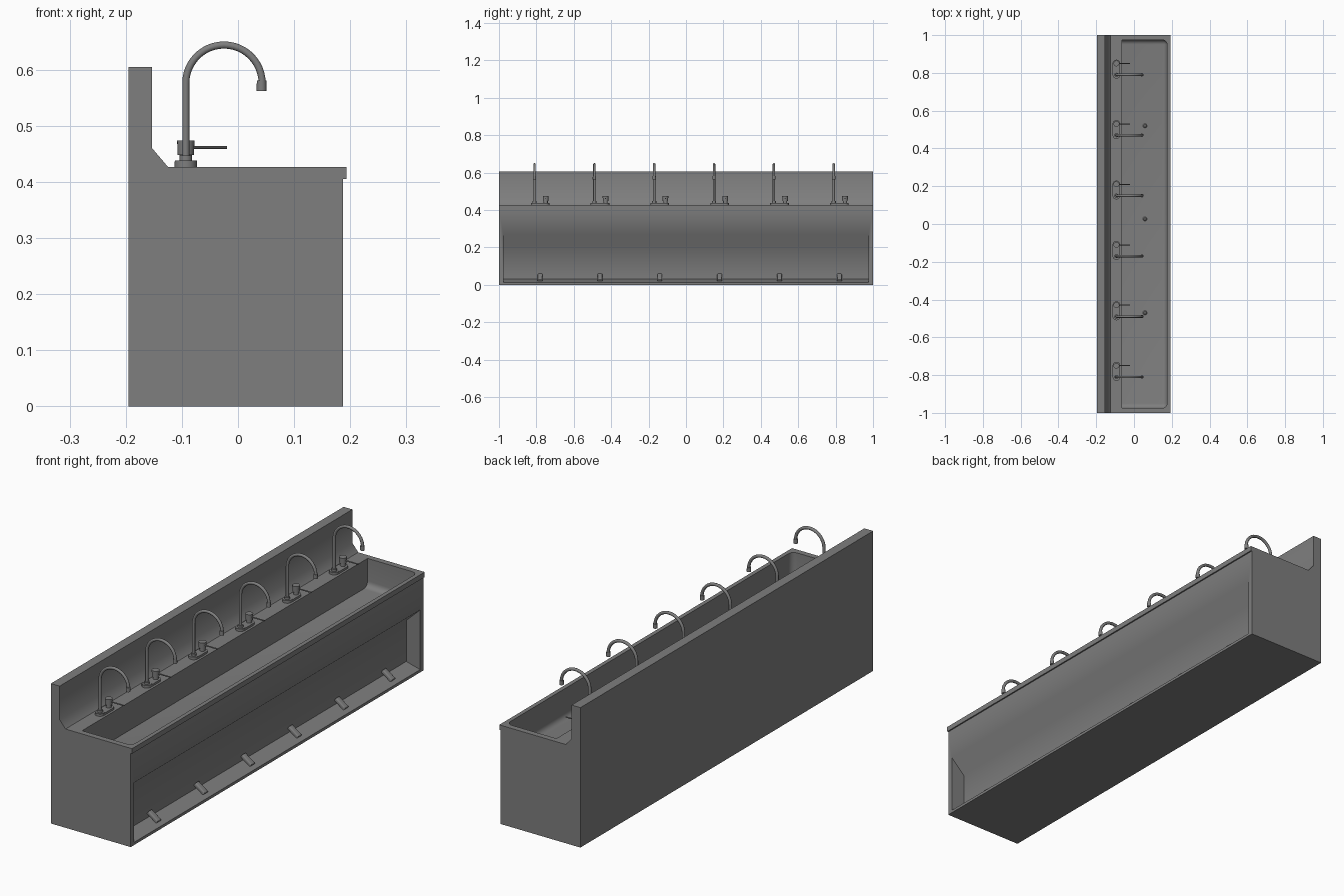
import bpy, bmesh, math
from mathutils import Vector, Matrix

if "Cube" in bpy.data.objects:
    bpy.data.objects.remove(bpy.data.objects["Cube"])

PIPE_X, DECK = -0.093, 0.427

# Dark steel used throughout
steel = bpy.data.materials.new("dark_steel")
steel.diffuse_color = (0.21, 0.21, 0.21, 1)
steel.use_nodes = True
steel.node_tree.nodes["Principled BSDF"].inputs["Base Color"].default_value = steel.diffuse_color


def smooth(ob, angle):
    bpy.ops.object.select_all(action='DESELECT')
    ob.select_set(True)
    bpy.context.view_layer.objects.active = ob
    bpy.ops.object.shade_smooth_by_angle(angle=math.radians(angle))


def finish(bm, name, angle=35):
    bmesh.ops.recalc_face_normals(bm, faces=bm.faces[:])
    me = bpy.data.meshes.new(name)
    bm.to_mesh(me)
    bm.free()
    me.materials.append(steel)
    ob = bpy.data.objects.new(name, me)
    bpy.context.collection.objects.link(ob)
    if angle:
        smooth(ob, angle)
    return ob


def extrude(bm, verts, vec):
    """Solid from a closed outline moved along vec."""
    r = bmesh.ops.extrude_face_region(bm, geom=[bm.faces.new(verts)])
    bmesh.ops.translate(bm, vec=vec,
                        verts=[v for v in r['geom'] if isinstance(v, bmesh.types.BMVert)])


def prism(pts, y0, y1):
    """Extrude an (x, z) profile along y."""
    bm = bmesh.new()
    extrude(bm, [bm.verts.new((x, y0, z)) for x, z in pts], (0, y1 - y0, 0))
    # keep both end caps
    bmesh.ops.holes_fill(bm, edges=bm.edges[:])
    return bm


def cyl(bm, a, b, r1, r2=None, n=20):
    """Capped cylinder or cone from point a to point b."""
    a, b = Vector(a), Vector(b)
    d = b - a
    m = Matrix.Translation((a + b) / 2) @ d.to_track_quat('Z', 'Y').to_matrix().to_4x4()
    bmesh.ops.create_cone(bm, cap_ends=True, segments=n, radius1=r1,
                          radius2=r1 if r2 is None else r2, depth=d.length, matrix=m)


def sweep(bm, path, r, n=14):
    """Round tube along a path lying in an xz plane."""
    rings = []
    for i, p in enumerate(path):
        t = (path[min(i + 1, len(path) - 1)] - path[max(i - 1, 0)]).normalized()
        side = Vector((0, 1, 0))
        up = t.cross(side)
        rings.append([bm.verts.new(p + r * (math.cos(k * math.tau / n) * side + math.sin(k * math.tau / n) * up))
                      for k in range(n)])
    for a, b in zip(rings, rings[1:]):
        for k in range(n):
            bm.faces.new((a[k], a[(k + 1) % n], b[(k + 1) % n], b[k]))
    bm.faces.new(rings[0])
    bm.faces.new(rings[-1])


# Trough body with splashback and front rim
body = finish(prism([(-0.195, 0), (0.187, 0), (0.187, 0.405), (0.193, 0.405), (0.193, DECK),
                     (-0.125, DECK), (-0.153, 0.46), (-0.153, 0.605), (-0.195, 0.605)], -1, 1),
              "trough_body", None)

# Basin cutter, rounded at the front and the ends
bm = prism([(-0.063, 0.305), (0.175, 0.298), (0.175, 0.5), (-0.063, 0.5)], -0.975, 0.975)


def rounded(e):
    c = (e.verts[0].co + e.verts[1].co) / 2
    bottom_edge = c.z < 0.31 and (abs(c.y) > 0.9 or c.x > 0.17)
    front_corner = c.x > 0.17 and abs(c.y) > 0.9 and c.z < 0.45
    return bottom_edge or front_corner


bmesh.ops.bevel(bm, geom=[e for e in bm.edges if rounded(e)], offset=0.025,
                segments=5, profile=0.5, affect='EDGES')
basin = finish(bm, "basin_cutter", None)

# Toe recess cutter
recess = finish(prism([(0.187, 0.27), (0.121, 0.207), (0.121, 0.03), (0.187, 0.012),
                       (0.25, 0.012), (0.25, 0.27)], -0.977, 0.977), "recess_cutter", None)

bpy.context.view_layer.objects.active = body
for cutter in (basin, recess):
    mod = body.modifiers.new("cut", 'BOOLEAN')
    mod.operation, mod.solver, mod.object = 'DIFFERENCE', 'EXACT', cutter
    bpy.ops.object.modifier_apply(modifier=mod.name)
    bpy.data.objects.remove(cutter)
smooth(body, 48.5)

# Drains in the basin floor
for i, y in enumerate((-0.47, 0.027, 0.52)):
    bm = bmesh.new()
    cyl(bm, (0.058, y, 0.295), (0.058, y, 0.306), 0.016)
    cyl(bm, (0.058, y, 0.305), (0.058, y, 0.311), 0.012, 0.006)
    finish(bm, f"drain_{i + 1}")

for i in range(6):
    y = -0.81 + 0.32 * i
    h = y + 0.06

    # Stadium-shaped mounting plate
    bm = bmesh.new()
    pts = []
    for k in range(26):
        a = math.pi * (k if k < 13 else k - 1) / 12
        pts.append(bm.verts.new((PIPE_X + 0.02 * math.cos(a),
                                 (h if k < 13 else y) + 0.02 * math.sin(a), DECK - 0.002)))
    extrude(bm, pts, (0, 0, 0.011))
    finish(bm, f"tap_plate_{i + 1}")

    # Gooseneck spout with collar and nozzle
    bm = bmesh.new()
    cx, cz, R = PIPE_X + 0.068, 0.576, 0.068
    path = [Vector((PIPE_X, y, DECK))]
    path += [Vector((cx - R * math.cos(a), y, cz + R * math.sin(a)))
             for a in (math.radians(180 * k / 24) for k in range(25))]
    sweep(bm, path, 0.0065)
    cyl(bm, (PIPE_X, y, DECK), (PIPE_X, y, DECK + 0.011), 0.0195)
    cyl(bm, (PIPE_X, y, DECK + 0.008), (PIPE_X, y, DECK + 0.02), 0.011)
    cyl(bm, (cx + R - 0.001, y, 0.562), (cx + R - 0.001, y, 0.581), 0.0088, 0.0085)
    finish(bm, f"spout_{i + 1}")

    # Mixer handle with lever
    bm = bmesh.new()
    cyl(bm, (PIPE_X, h, DECK), (PIPE_X, h, 0.449), 0.011)
    cyl(bm, (PIPE_X, h, 0.448), (PIPE_X, h, 0.474), 0.0145, 0.0155)
    cyl(bm, (PIPE_X, h, 0.461), (-0.02, h, 0.461), 0.0027, n=10)
    finish(bm, f"handle_{i + 1}")

    # Foot pedal: tilted slab with rounded tip and top
    bm = bmesh.new()
    m = (Matrix.Translation((0.146, y + 0.03, 0.038)) @ Matrix.Rotation(math.radians(35), 4, 'Y')
         @ Matrix.Diagonal((0.055, 0.026, 0.014, 1)))
    inv = m.inverted()
    bmesh.ops.create_cube(bm, size=1, matrix=m)
    edges = []
    for e in bm.edges:
        c = inv @ ((e.verts[0].co + e.verts[1].co) / 2)
        if (c.z > 0.4 and abs(c.y) > 0.4) or (c.x > 0.4 and abs(c.y) < 0.1):
            edges.append(e)
    bmesh.ops.bevel(bm, geom=edges, offset=0.006, segments=4, profile=0.5, affect='EDGES')
    finish(bm, f"foot_pedal_{i + 1}")
